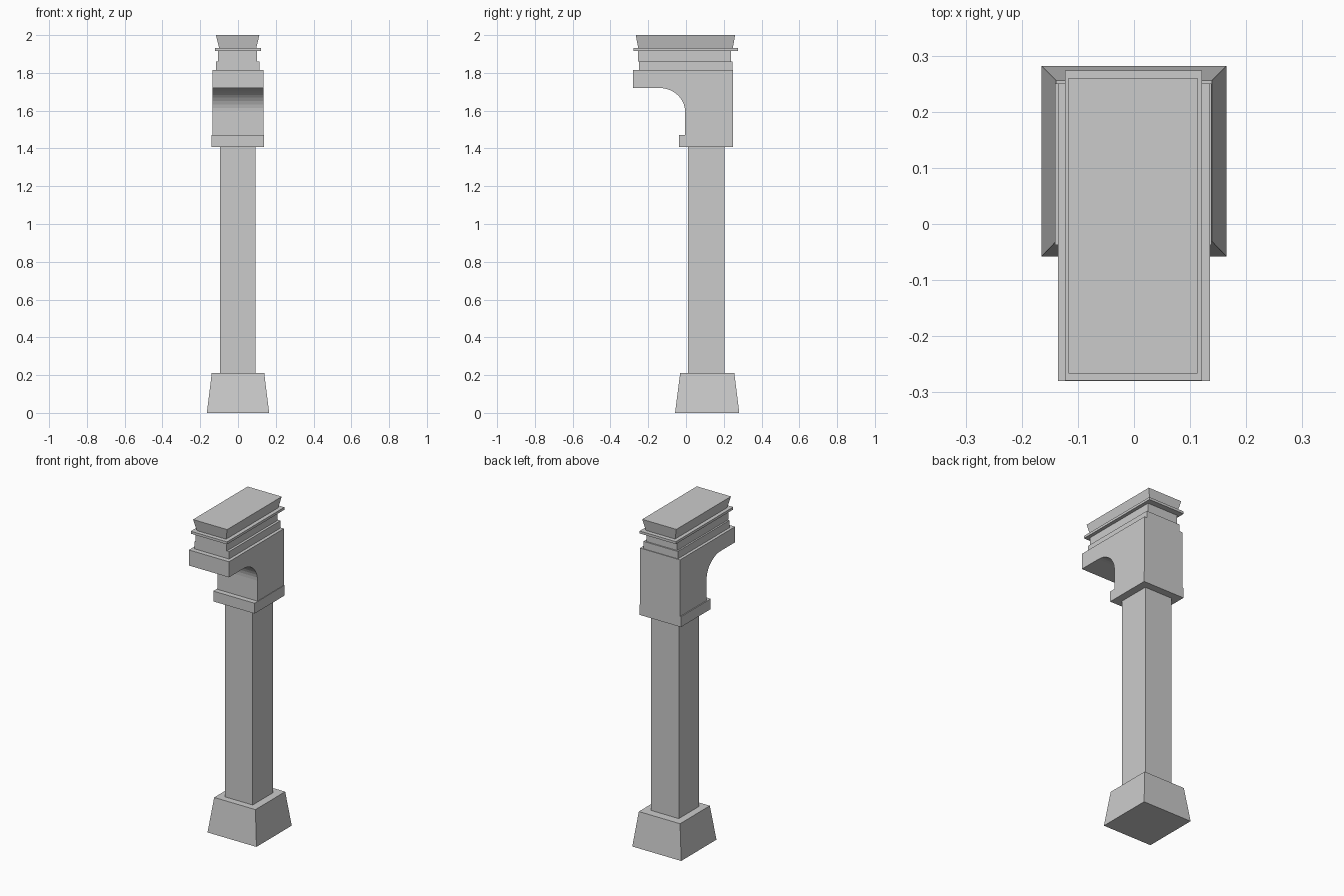
import bpy, bmesh, math

if "Cube" in bpy.data.objects:
    bpy.data.objects.remove(bpy.data.objects["Cube"])


def add_object(name, verts, faces):
    mesh = bpy.data.meshes.new(name)
    mesh.from_pydata(verts, [], faces)
    bm = bmesh.new()
    bm.from_mesh(mesh)
    bmesh.ops.recalc_face_normals(bm, faces=bm.faces)
    bm.to_mesh(mesh)
    bm.free()
    obj = bpy.data.objects.new(name, mesh)
    bpy.context.collection.objects.link(obj)
    return obj


def tapered_block(name, z0, z1, low, high=None):
    """Block between two rectangles given as (x0, x1, y0, y1)."""
    verts = []
    for z, (x0, x1, y0, y1) in ((z0, low), (z1, high or low)):
        verts += [(x0, y0, z), (x1, y0, z), (x1, y1, z), (x0, y1, z)]
    sides = [(i, (i + 1) % 4, (i + 1) % 4 + 4, i + 4) for i in range(4)]
    return add_object(name, verts, [(3, 2, 1, 0), (4, 5, 6, 7)] + sides)


def extrude_x(name, profile, half_width):
    """Extrude a (y, z) profile symmetrically along x."""
    n = len(profile)
    verts = [(s * half_width, y, z) for s in (-1, 1) for y, z in profile]
    faces = [tuple(range(n)), tuple(range(n, 2 * n))]
    faces += [(i, (i + 1) % n, (i + 1) % n + n, i + n) for i in range(n)]
    return add_object(name, verts, faces)


# Pedestal and shaft
tapered_block("base", 0, 0.21, (-0.165, 0.165, -0.058, 0.282),
              (-0.139, 0.139, -0.031, 0.256))
tapered_block("shaft", 0.21, 1.407, (-0.095, 0.092, 0.01, 0.205))

# Collar under the bracket
tapered_block("collar", 1.407, 1.47, (-0.141, 0.138, -0.037, 0.25))

# Bracket with a concave quarter-round under its front overhang
steps = 10
arc = [(-0.14 + 0.135 * math.sin(a), 1.595 + 0.125 * math.cos(a))
       for a in (math.pi / 2 * i / steps for i in range(steps + 1))]
extrude_x("bracket", [(-0.28, 1.815), (-0.28, 1.72)] + arc +
          [(-0.005, 1.47), (0.25, 1.47), (0.25, 1.815)], 0.135)

# Stepped cornice mouldings
tapered_block("lower_moulding", 1.815, 1.86, (-0.117, 0.115, -0.25, 0.246))
tapered_block("neck", 1.86, 1.917, (-0.107, 0.1, -0.255, 0.238))
tapered_block("thin_ledge", 1.917, 1.932, (-0.123, 0.121, -0.279, 0.274))
tapered_block("crown", 1.932, 2.0, (-0.1, 0.097, -0.253, 0.248),
              (-0.117, 0.113, -0.266, 0.26))
